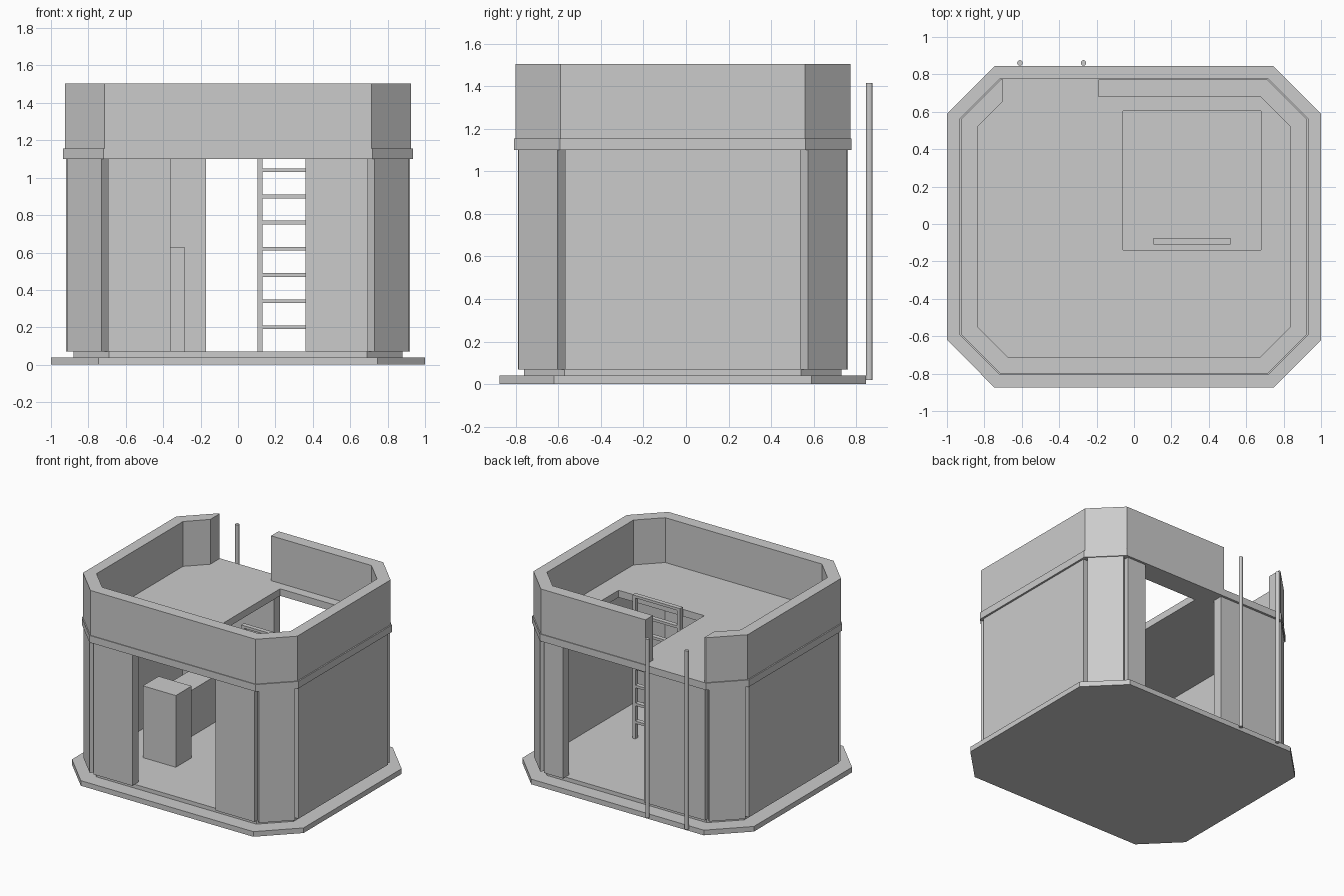
import bpy
import bmesh
from math import cos, sin, tau

cube = bpy.data.objects.get("Cube")
if cube:
    bpy.data.objects.remove(cube, do_unlink=True)

CY = -0.015          # middle of the building in y
FLOOR, HEAD, ROOF, TOP = 0.07, 1.10, 1.155, 1.505

grey = bpy.data.materials.new("plain_grey")
grey.use_nodes = True
colour = (0.6, 0.6, 0.6, 1)
grey.diffuse_color = colour
grey.node_tree.nodes["Principled BSDF"].inputs["Base Color"].default_value = colour


def prism(name, loops, z0, z1):
    """Upright solid from an outline, with optional hole outlines."""
    bm = bmesh.new()
    edges = []
    for loop in loops:
        vs = [bm.verts.new((x, y, z0)) for x, y in loop]
        edges += [bm.edges.new((a, b)) for a, b in zip(vs, vs[1:] + vs[:1])]
    bmesh.ops.triangle_fill(bm, edges=edges, use_beauty=True)
    flat = bmesh.ops.extrude_face_region(bm, geom=bm.faces[:])
    top = [v for v in flat["geom"] if isinstance(v, bmesh.types.BMVert)]
    bmesh.ops.translate(bm, verts=top, vec=(0, 0, z1 - z0))
    bmesh.ops.recalc_face_normals(bm, faces=bm.faces[:])
    bmesh.ops.dissolve_limit(bm, angle_limit=0.01, verts=bm.verts[:], edges=bm.edges[:])
    me = bpy.data.meshes.new(name)
    bm.to_mesh(me)
    bm.free()
    me.materials.append(grey)
    ob = bpy.data.objects.new(name, me)
    bpy.context.collection.objects.link(ob)
    return ob


def rect(x0, x1, y0, y1):
    return [(x0, y0), (x1, y0), (x1, y1), (x0, y1)]


def box(name, x0, x1, y0, y1, z0, z1):
    return prism(name, [rect(x0, x1, y0, y1)], z0, z1)


def octagon(hx, hy, cut):
    """Rectangle with cut corners, counter-clockwise from the back right."""
    ax, ay = hx - cut, hy - cut
    pts = [(ax, hy), (-ax, hy), (-hx, ay), (-hx, -ay),
           (-ax, -hy), (ax, -hy), (hx, -ay), (hx, ay)]
    return [(x, y + CY) for x, y in pts]


# Ground slab, floor and roof deck with the ladder hatch
prism("base_slab", [octagon(1.0, 0.86, 0.255)], 0, 0.04)
prism("floor", [octagon(0.88, 0.745, 0.19)], 0.04, FLOOR)
prism("roof_deck", [octagon(0.935, 0.793, 0.217), rect(-0.06, 0.68, -0.14, 0.605)], HEAD, ROOF)

# Parapet, open at the back between two cut ends
outer = octagon(0.925, 0.787, 0.212)
inner = octagon(0.838, 0.695, 0.162)
gap_l, gap_r = -0.70, -0.19
outer_path = [(gap_l, outer[0][1])] + outer[1:] + [outer[0], (gap_r, outer[0][1])]
inner_path = [(gap_l, 0.658)] + inner[2:] + [inner[0], (gap_r, inner[0][1])]
prism("parapet", [outer_path + inner_path[::-1]], ROOF, TOP)

# Wall panels either side of the doorways, and solid side walls
T = 0.075
front, back = CY - 0.775, CY + 0.775
for name, x0, x1 in (("right", -0.695, -0.36), ("left", 0.36, 0.695)):
    box("front_wall_" + name, x0, x1, front, front + T, FLOOR, HEAD)
for name, x0, x1 in (("right", -0.695, -0.17), ("left", 0.53, 0.695)):
    box("back_wall_" + name, x0, x1, back - T, back, FLOOR, HEAD)
for name, s in (("right", -1), ("left", 1)):
    xs = sorted((s * 0.92, s * (0.92 - T)))
    box("side_wall_" + name, *xs, CY - 0.553, CY + 0.553, FLOOR, HEAD)

# Diagonal corner panels with square ends
d = 0.06
panel = [(0.913, 0.588), (0.73, 0.771), (0.73 - d, 0.771 - d), (0.913 - d, 0.588 - d)]
for xn, sx in (("right", -1), ("left", 1)):
    for yn, sy in (("front", -1), ("back", 1)):
        prism(f"corner_{yn}_{xn}", [[(sx * x, sy * y + CY) for x, y in panel]], FLOOR, HEAD)

# Ladder up to the hatch
y0, y1 = -0.11, -0.075
for name, x in (("right", 0.105), ("left", 0.49)):
    box("ladder_rail_" + name, x, x + 0.025, y0, y1, FLOOR, 1.19)
for i in range(8):
    z = 0.2 + 0.14 * i
    box(f"ladder_rung_{i + 1}", 0.13, 0.49, y0, y1, z - 0.01, z + 0.01)

# Two thin poles behind the back wall
for name, px in (("right", -0.61), ("left", -0.27)):
    ring = [(px + 0.015 * cos(tau * i / 12), 0.861 + 0.015 * sin(tau * i / 12)) for i in range(12)]
    prism("pole_" + name, [ring], 0.02, 1.415)

# Furniture inside
box("cabinet", -0.57, -0.285, -0.36, -0.165, FLOOR, 0.63)
box("bench", -0.69, -0.49, -0.10, 0.55, FLOOR, 0.43)
